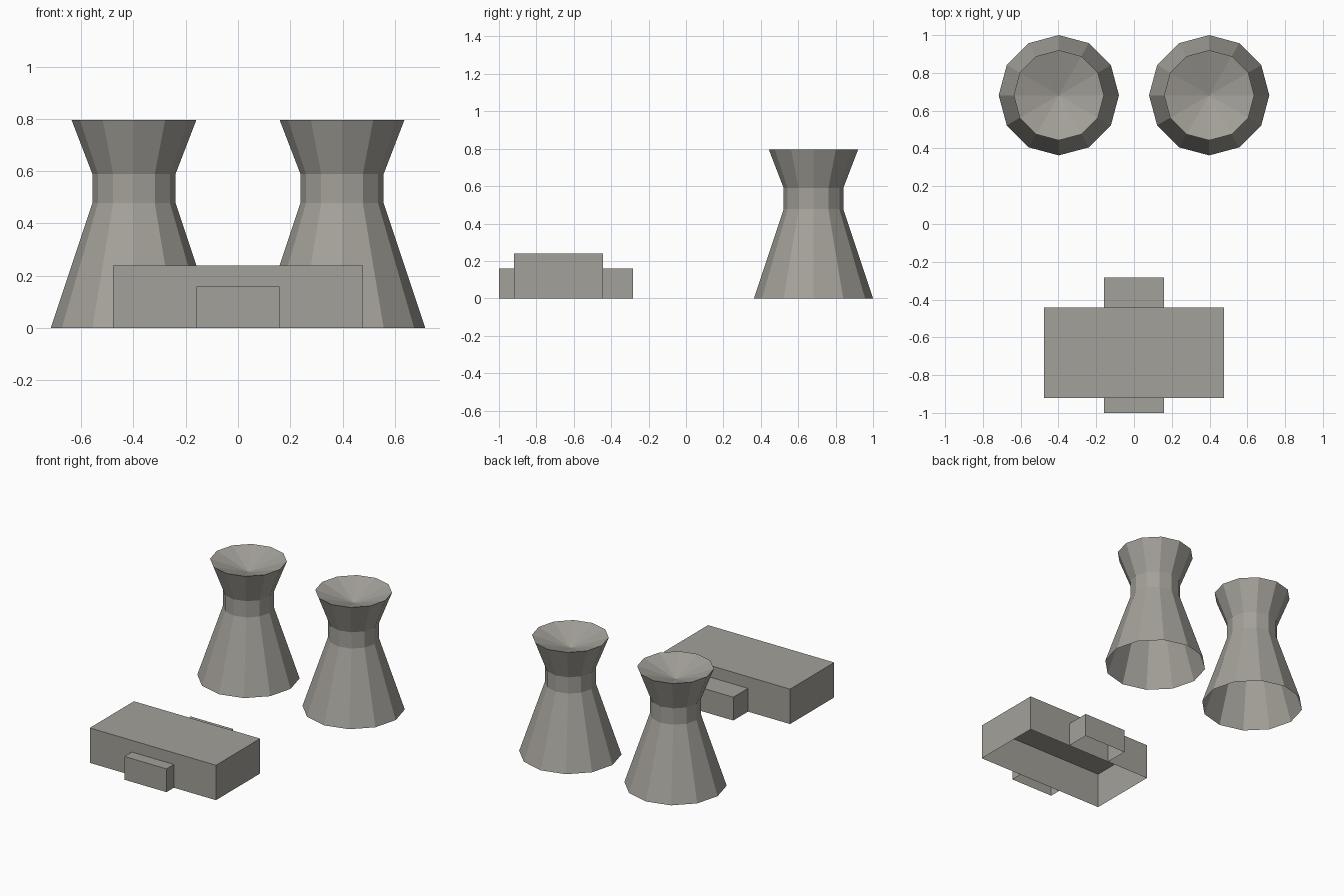
import bpy, bmesh, math

if "Cube" in bpy.data.objects:
    bpy.data.objects.remove(bpy.data.objects["Cube"])

U = 0.0796      # modelling grid unit; the whole layout sits on it
SIDES = 12

concrete = bpy.data.materials.new("concrete grey")
concrete.diffuse_color = (0.37, 0.355, 0.32, 1)
concrete.use_nodes = True
concrete.node_tree.nodes["Principled BSDF"].inputs["Base Color"].default_value = concrete.diffuse_color


def finish(bm, name):
    mesh = bpy.data.meshes.new(name)
    bm.to_mesh(mesh)
    bm.free()
    mesh.materials.append(concrete)
    obj = bpy.data.objects.new(name, mesh)
    bpy.context.collection.objects.link(obj)
    return obj


def tower(name, cx, cy):
    """Faceted waisted tower, open below, with a shallow sunken cone on top."""
    bm = bmesh.new()
    profile = [(4, 0), (2, 6), (2, 7.4), (3, 10)]   # radius, height
    rings = []
    for r, z in profile:
        rings.append([bm.verts.new((cx + r * U * math.cos(2 * math.pi * i / SIDES),
                                    cy + r * U * math.sin(2 * math.pi * i / SIDES),
                                    z * U)) for i in range(SIDES)])
    centre = bm.verts.new((cx, cy, 9 * U))
    for i in range(SIDES):
        j = (i + 1) % SIDES
        for low, high in zip(rings, rings[1:]):
            bm.faces.new((low[i], low[j], high[j], high[i]))
        bm.faces.new((rings[-1][i], rings[-1][j], centre))
    return finish(bm, name)


def block(name, x, y0, y1, height, open_side=0):
    """Box with no floor; open_side (+1 / -1) also drops that y face."""
    bm = bmesh.new()
    bmesh.ops.create_cube(bm, size=1)
    bm.normal_update()
    drop = [f for f in bm.faces
            if f.normal.z < -0.5 or f.normal.y * open_side > 0.5]
    bmesh.ops.delete(bm, geom=drop, context='FACES')
    for v in bm.verts:
        v.co = (v.co.x * 2 * x, y0 + (v.co.y + 0.5) * (y1 - y0),
                (v.co.z + 0.5) * height)
    return finish(bm, name)


# Pair of cooling towers at the back
for side, label in ((-1, "left"), (1, "right")):
    tower(label + "_cooling_tower", side * 5 * U, 1 - 4 * U)

# Low hall at the front with a small annex on each long side
y0, y1 = -1 + U, -1 + 7 * U
block("main_hall", 6 * U, y0, y1, 3 * U)
block("front_annex", 2 * U, -1, y0, 2 * U, open_side=1)
block("rear_annex", 2 * U, y1, y1 + 2 * U, 2 * U, open_side=-1)
